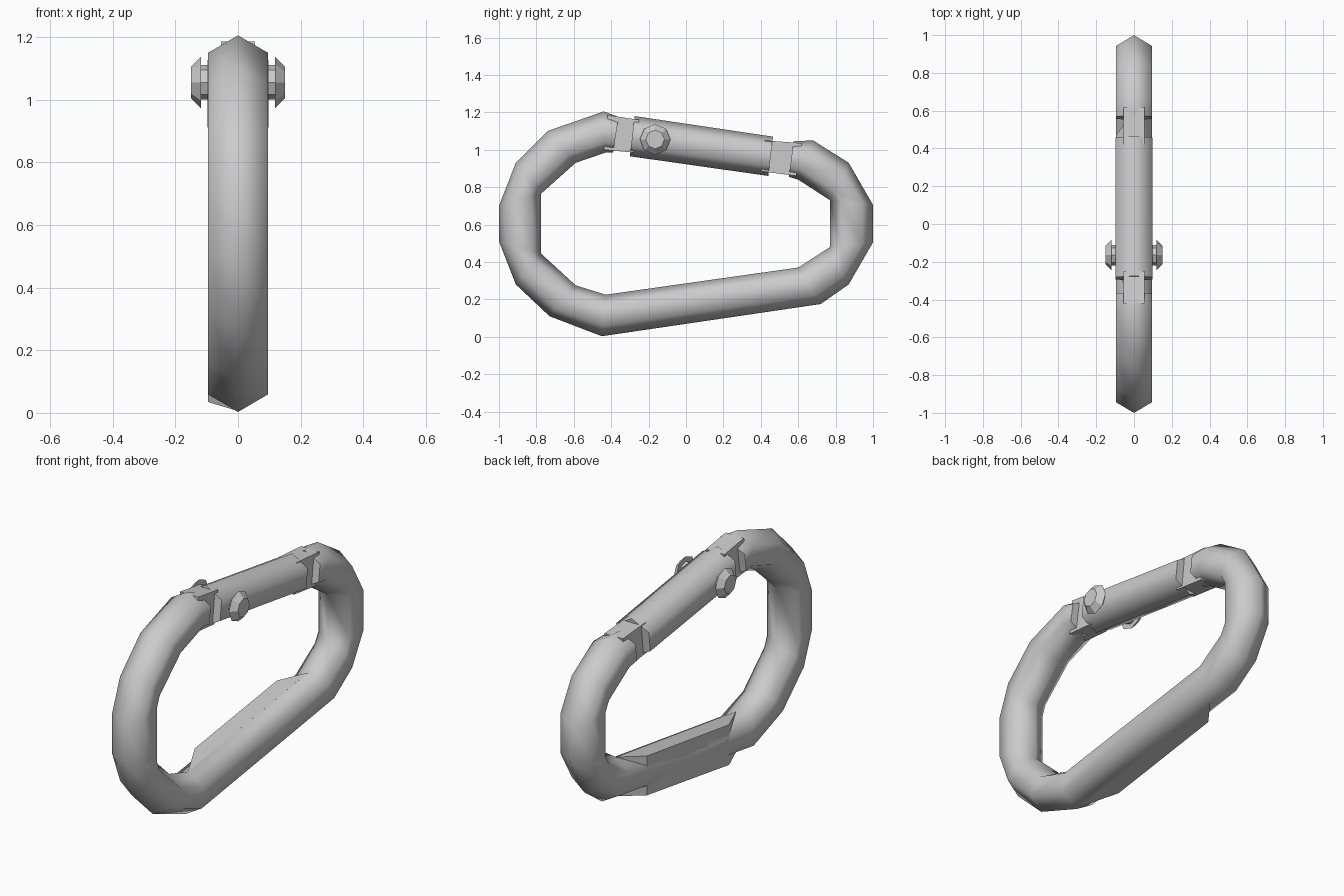
import bpy, bmesh, math
from math import cos, sin, pi, radians

if "Cube" in bpy.data.objects:
    bpy.data.objects.remove(bpy.data.objects["Cube"])

def make(name, bm, angle):
    bmesh.ops.remove_doubles(bm, verts=bm.verts, dist=1e-4)
    bmesh.ops.recalc_face_normals(bm, faces=bm.faces)
    me = bpy.data.meshes.new(name)
    bm.to_mesh(me)
    bm.free()
    ob = bpy.data.objects.new(name, me)
    bpy.context.collection.objects.link(ob)
    bpy.context.view_layer.objects.active = ob
    ob.select_set(True)
    bpy.ops.object.shade_smooth_by_angle(angle=radians(angle))
    ob.select_set(False)
    return ob

def loft(name, rings, angle=65):
    """Skin a list of equal-length point rings and cap both ends."""
    bm = bmesh.new()
    vs = [[bm.verts.new(p) for p in r] for r in rings]
    n = len(vs[0])
    for a, b in zip(vs, vs[1:]):
        for i in range(n):
            j = (i + 1) % n
            bm.faces.new((a[i], a[j], b[j], b[i]))
    bm.faces.new(vs[0])
    bm.faces.new(vs[-1])
    return make(name, bm, angle)

def section(outer, inner, half, corners):
    """Cross-section spanning outer to inner (y, z) points; corners = (x sign, fraction)."""
    return [(half * s, outer[0] + (inner[0] - outer[0]) * t,
             outer[1] + (inner[1] - outer[1]) * t) for s, t in corners]

HEX = [(0, 0), (1, .25), (1, .75), (0, 1), (-1, .75), (-1, .25)]
BOX = [(1, 0), (1, 1), (-1, 1), (-1, 0)]

# Open hook body: outer and inner (y, z) points of each ring
body = [((-.36, 1.175), (-.39, .985)), ((-.44, 1.205), (-.43, .985)),
        ((-.74, 1.10), (-.59, .93)), ((-.91, .93), (-.775, .765)),
        ((-1, .70), (-.775, .765)), ((-1, .51), (-.775, .445)),
        ((-.91, .28), (-.775, .445)), ((-.73, .11), (-.59, .275)),
        ((-.45, .003), (-.43, .225)), ((.72, .175), (.60, .37)),
        ((.87, .28), (.77, .48)), ((1, .505), (.77, .48)),
        ((1, .705), (.77, .73)), ((.87, .93), (.77, .73)),
        ((.68, 1.05), (.60, .84)), ((.575, 1.045), (.55, .855))]
loft("hook_body", [section(o, i, .095, HEX) for o, i in body])

# Gate bar
gate = [((-.275, 1.18), (-.30, .965)), ((.465, 1.07), (.44, .86))]
loft("gate", [section(o, i, .098, HEX) for o, i in gate])

# Flat tongues joining the gate to the body
tongues = {"hinge_tongue": [((-.42, 1.185), (-.44, 1.0)), ((-.25, 1.16), (-.28, .985))],
           "latch_tongue": [((.42, 1.05), (.40, .885)), ((.62, 1.035), (.59, .86))]}
for name, ends in tongues.items():
    loft(name, [section(o, i, .055, BOX) for o, i in ends], 30)

# Flat plate on one side of the lower bar, tapering into it
def bar_point(x, y, top):
    return (x, y, (.225 + (y + .43) * .141) if top else (.003 + (y + .45) * .147))

plate = [[bar_point(x, y0, True), bar_point(x, y1, True),
          bar_point(x, y1, False), bar_point(x, y0, False)]
         for x, y0, y1 in ((0, -.43, .60), (-.095, -.235, .47))]
loft("bar_plate", plate, 30)

# Hinge pin with a tapered head at each end
profile = [(-.15, .05), (-.118, .082), (-.118, .055),
           (.118, .055), (.118, .082), (.15, .05)]
loft("hinge_pin", [[(x, -.165 + r * cos(pi / 4 * k), 1.055 + r * sin(pi / 4 * k))
                    for k in range(8)] for x, r in profile], 30)
